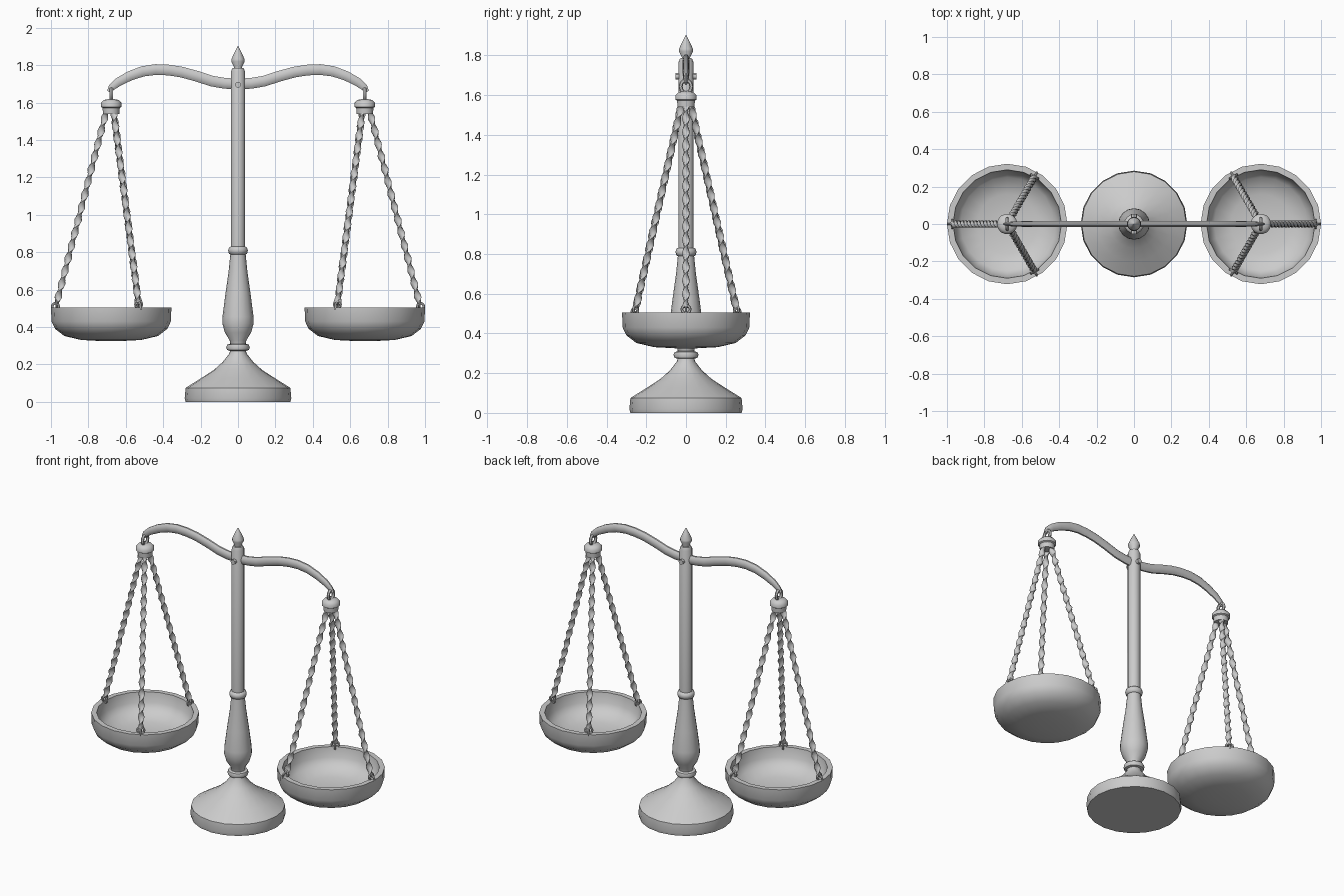
import bpy, bmesh
from math import sin, cos, pi, radians
from mathutils import Vector, Matrix

if "Cube" in bpy.data.objects:
    bpy.data.objects.remove(bpy.data.objects["Cube"])


def finish(name, bm, angle=50):
    bmesh.ops.remove_doubles(bm, verts=bm.verts, dist=1e-5)
    bmesh.ops.recalc_face_normals(bm, faces=bm.faces)
    me = bpy.data.meshes.new(name)
    bm.to_mesh(me)
    bm.free()
    ob = bpy.data.objects.new(name, me)
    bpy.context.collection.objects.link(ob)
    bpy.ops.object.select_all(action='DESELECT')
    ob.select_set(True)
    bpy.context.view_layer.objects.active = ob
    bpy.ops.object.shade_smooth_by_angle(angle=radians(angle))
    return ob


def bridge(bm, rings, closed=False):
    pairs = list(zip(rings, rings[1:])) + ([(rings[-1], rings[0])] if closed else [])
    for a, b in pairs:
        n = len(a)
        for i in range(n):
            bm.faces.new((a[i], a[(i + 1) % n], b[(i + 1) % n], b[i]))


def lathe(name, profile, n, x=0.0):
    bm = bmesh.new()
    rings = [[bm.verts.new((x + r * cos(2 * pi * i / n), r * sin(2 * pi * i / n), z))
              for i in range(n)] for r, z in profile]
    bridge(bm, rings)
    bm.faces.new(rings[0])
    bm.faces.new(rings[-1])
    return finish(name, bm)


def sweep(bm, path, wide, thick, side, n=8, twist=0.0, taper=None):
    """Elliptical section along a path; wide lies across 'side'."""
    rings = []
    for k, p in enumerate(path):
        t = (path[min(k + 1, len(path) - 1)] - path[max(k - 1, 0)]).normalized()
        u = side - t * side.dot(t)
        u.normalize()
        v = t.cross(u)
        s = taper[k] if taper else 1.0
        ring = []
        for i in range(n):
            a = 2 * pi * i / n
            c, d = wide * s * cos(a), thick * s * sin(a)
            w = twist * k
            ring.append(bm.verts.new(p + u * (c * cos(w) - d * sin(w))
                                     + v * (c * sin(w) + d * cos(w))))
        rings.append(ring)
    bridge(bm, rings)
    bm.faces.new(rings[0])
    bm.faces.new(rings[-1])


def ring(bm, centre, ru, rv, minor, u, v, n=12, m=6):
    w = u.cross(v)
    rings = []
    for i in range(n):
        a = 2 * pi * i / n
        out = u * cos(a) + v * sin(a)
        c = centre + u * ru * cos(a) + v * rv * sin(a)
        rings.append([bm.verts.new(c + minor * (out * cos(2 * pi * j / m) + w * sin(2 * pi * j / m)))
                      for j in range(m)])
    bridge(bm, rings, closed=True)


X, Y, Z = Vector((1, 0, 0)), Vector((0, 1, 0)), Vector((0, 0, 1))

# Base, turned baluster and post
lathe("base", [(0.28, 0), (0.285, 0.02), (0.28, 0.075), (0.2, 0.125), (0.13, 0.17),
               (0.08, 0.215), (0.045, 0.26), (0.042, 0.28)], 20)
lathe("lower_collar", [(0.04, 0.272), (0.058, 0.277), (0.063, 0.292), (0.058, 0.306), (0.04, 0.311)], 16)
lathe("baluster", [(0.04, 0.3), (0.045, 0.33), (0.07, 0.37), (0.084, 0.42), (0.083, 0.455),
                   (0.067, 0.58), (0.05, 0.7), (0.04, 0.8)], 16)
lathe("upper_collar", [(0.037, 0.787), (0.048, 0.792), (0.053, 0.81), (0.048, 0.826), (0.037, 0.831)], 16)
lathe("post", [(0.038, 0.8), (0.038, 1.765), (0.03, 1.785)], 16)
lathe("finial", [(0.022, 1.78), (0.021, 1.79), (0.036, 1.82), (0.035, 1.833), (0.018, 1.87), (0.001, 1.903)], 12)

# Pivot pin through the post
bm = bmesh.new()
bmesh.ops.create_cone(bm, cap_ends=True, segments=12, radius1=0.016, radius2=0.016, depth=0.108,
                      matrix=Matrix.Translation((0, 0, 1.695)) @ Matrix.Rotation(pi / 2, 4, 'X'))
finish("pivot_pin", bm, 30)

# Swan-neck beam
half = [(0.07, 1.703), (0.14, 1.715), (0.22, 1.741), (0.3, 1.763), (0.37, 1.774), (0.44, 1.777),
        (0.51, 1.767), (0.58, 1.742), (0.64, 1.71), (0.675, 1.682), (0.69, 1.658)]
size = [1, 1, 1, 1, 1, 1, 0.97, 0.9, 0.8, 0.65, 0.42]
path = [Vector((-x, 0, z)) for x, z in reversed(half)] + [Vector((0, 0, 1.7))] \
    + [Vector((x, 0, z)) for x, z in half]
bm = bmesh.new()
sweep(bm, path, 0.017, 0.03, Y, 10, taper=size[::-1] + [1] + size)
finish("beam", bm)

# Hanging assemblies, mirrored left and right
for s, label in ((-1, "left"), (1, "right")):
    cx = 0.678 * s
    lathe(label + "_pan", [(0.05, 0.325), (0.16, 0.331), (0.25, 0.352), (0.3, 0.39), (0.319, 0.43),
                           (0.322, 0.505), (0.29, 0.505), (0.28, 0.44), (0.25, 0.395),
                           (0.16, 0.365), (0.05, 0.358)], 20, cx)
    lathe(label + "_hanger_cap", [(0.044, 1.54), (0.046, 1.572), (0.055, 1.577), (0.055, 1.598),
                                  (0.04, 1.614), (0.015, 1.619)], 14, cx)
    bm = bmesh.new()
    ring(bm, Vector((cx, 0, 1.643)), 0.027, 0.032, 0.01, Y, Z)
    finish(label + "_hanger_ring", bm)

    chains, eyes = bmesh.new(), bmesh.new()
    for k in range(3):
        a = 2 * pi * k / 3
        out = Vector((s * cos(a), sin(a), 0))
        tan = Z.cross(out)
        c = Vector((cx, 0, 0))
        top, low = c + out * 0.027 + Z * 1.55, c + out * 0.291 + Z * 0.53
        # Twisted chain
        steps = 90
        sweep(chains, [top.lerp(low, i / steps) for i in range(steps + 1)],
              0.02, 0.0115, tan, 8, twist=pi / 6)
        # Linked eyelets on the rim
        ring(eyes, c + out * 0.298 + Z * 0.508, 0.018, 0.02, 0.007, out, Z)
        ring(eyes, c + out * 0.293 + Z * 0.522, 0.021, 0.02, 0.007, tan, Z)
    finish(label + "_chains", chains, 70)
    finish(label + "_eyelets", eyes)
